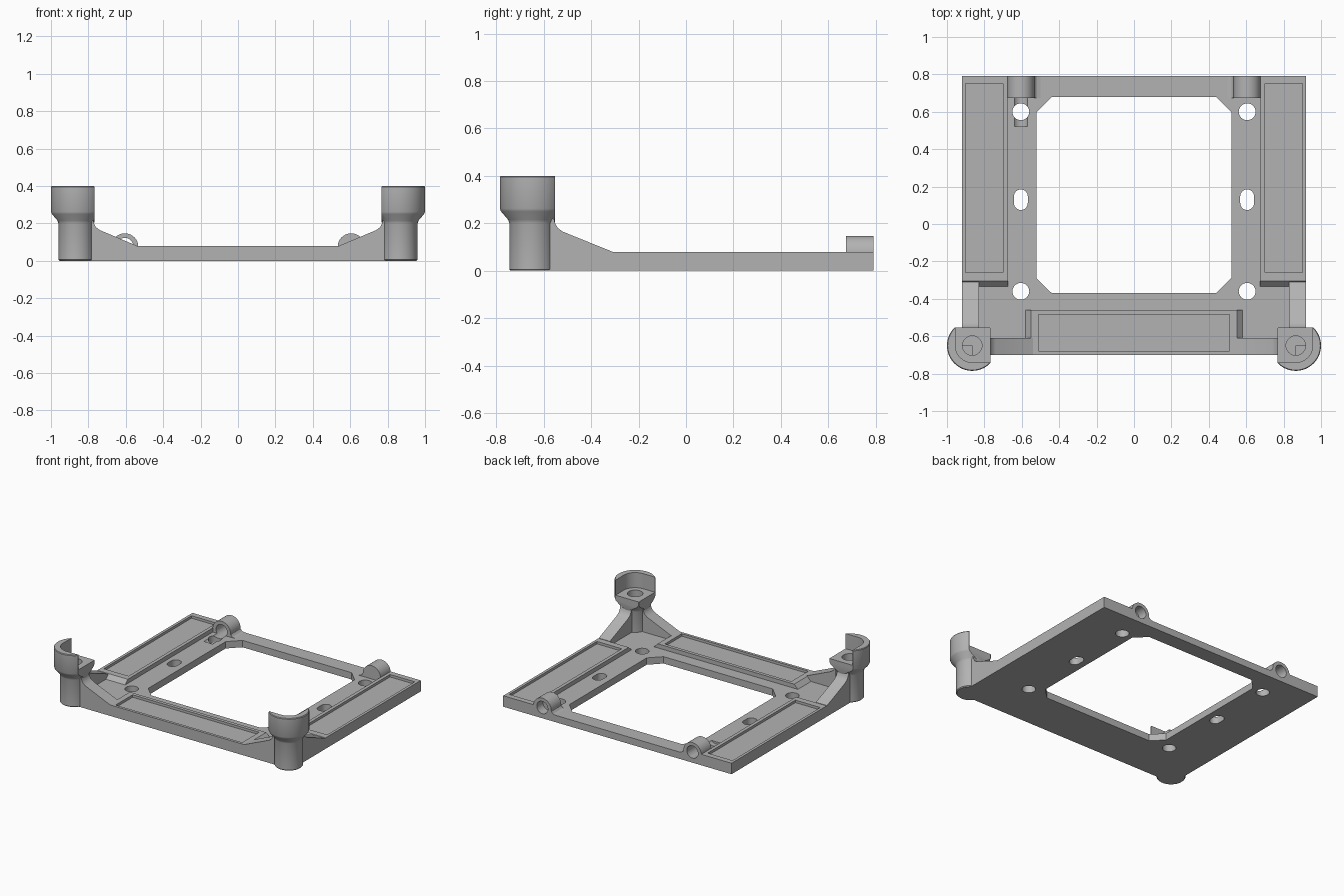
import bpy, bmesh
from math import sin, cos, pi, radians

cube = bpy.data.objects.get("Cube")
if cube:
    bpy.data.objects.remove(cube)

grey = bpy.data.materials.new("plain_grey")
grey.use_nodes = True
colour = (0.45, 0.45, 0.45, 1)
grey.diffuse_color = colour
grey.node_tree.nodes["Principled BSDF"].inputs["Base Color"].default_value = colour


def finish(name, bm):
    bmesh.ops.recalc_face_normals(bm, faces=bm.faces)
    mesh = bpy.data.meshes.new(name)
    bm.to_mesh(mesh)
    bm.free()
    mesh.materials.append(grey)
    obj = bpy.data.objects.new(name, mesh)
    bpy.context.collection.objects.link(obj)
    return obj


def prism(name, outline, axis, lo, hi, side=1):
    """Extrude a 2D outline along an axis; side=-1 mirrors it across x."""
    place = {"x": lambda a, b, t: (t * side, a, b),
             "y": lambda a, b, t: (a * side, t, b),
             "z": lambda a, b, t: (a * side, b, t)}[axis]
    bm = bmesh.new()
    rings = [[bm.verts.new(place(a, b, t)) for a, b in outline] for t in (lo, hi)]
    for ring in rings:
        bm.faces.new(ring)
    n = len(outline)
    for i in range(n):
        j = (i + 1) % n
        bm.faces.new((rings[0][i], rings[0][j], rings[1][j], rings[1][i]))
    return finish(name, bm)


def lathe(name, profile, cx, cy, steps=64):
    bm = bmesh.new()
    verts = [bm.verts.new((cx + r, cy, z)) for r, z in profile]
    edges = [bm.edges.new(pair) for pair in zip(verts, verts[1:])]
    bmesh.ops.spin(bm, geom=verts + edges, cent=(cx, cy, 0), axis=(0, 0, 1),
                   angle=2 * pi, steps=steps)
    bmesh.ops.remove_doubles(bm, verts=bm.verts, dist=0.0001)
    return finish(name, bm)


def arc(cx, cy, r, start=0, end=360, n=32):
    count = n if end - start == 360 else n + 1
    angles = [radians(start + (end - start) * i / n) for i in range(count)]
    return [(cx + r * cos(a), cy + r * sin(a)) for a in angles]


def rect(x0, x1, y0, y1):
    return [(x0, y0), (x1, y0), (x1, y1), (x0, y1)]


def cut(obj, cutter, keep=False):
    cutter.hide_render = True
    bpy.context.view_layer.objects.active = obj
    mod = obj.modifiers.new("cut", "BOOLEAN")
    mod.operation, mod.solver, mod.object = "DIFFERENCE", "EXACT", cutter
    bpy.ops.object.modifier_apply(modifier=mod.name)
    if not keep:
        bpy.data.objects.remove(cutter)


FLOOR, RIM, RECESS = 0.05, 0.08, 0.062
parts = []

# Base plate with a chamfered window
plate = prism("base_plate", rect(-0.92, 0.92, -0.70, 0.79), "z", 0, FLOOR)
window = [(-0.44, -0.37), (0.44, -0.37), (0.52, -0.29), (0.52, 0.60),
          (0.44, 0.68), (-0.44, 0.68), (-0.52, 0.60), (-0.52, -0.29)]
cut(plate, prism("window_cutter", window, "z", -0.1, 0.2))
parts.append(plate)

# Front pad frame with sloped ends and a shallow recess
front = prism("front_pad_frame", [(-0.58, FLOOR), (0.58, FLOOR), (0.55, RIM), (-0.55, RIM)],
              "y", -0.70, -0.46)
cut(front, prism("recess_cutter", rect(-0.51, 0.51, -0.68, -0.485), "z", RECESS, 0.2))
parts.append(front)

PX, PY = 0.865, -0.65
for side, label in ((1, "left"), (-1, "right")):
    # Mounting holes and slot
    slot = arc(0.605, 0.148, 0.037, 0, 180, 16) + arc(0.605, 0.112, 0.037, 180, 360 - 0.01, 16)
    for shape in (arc(0.605, 0.60, 0.045), arc(0.605, -0.36, 0.045), slot):
        cut(plate, prism("hole_cutter", shape, "z", -0.1, 0.2, side))

    # Side pad frame
    frame = prism(label + "_pad_frame",
                  [(-0.335, FLOOR), (0.79, FLOOR), (0.79, RIM), (-0.305, RIM)],
                  "x", 0.675, 0.92, side)
    cut(frame, prism("recess_cutter", rect(0.70, 0.90, -0.26, 0.75), "z", RECESS, 0.2, side))

    # Ramped walls rising to the corner post
    front_ramp = prism(label + "_front_ramp",
                       [(0.54, FLOOR), (0.54, RIM), (0.74, 0.165), (0.76, 0.18), (0.77, 0.20),
                        (0.775, 0.23), (PX, 0.23), (PX, FLOOR)], "y", -0.70, -0.61, side)
    side_ramp = prism(label + "_side_ramp",
                      [(-0.31, FLOOR), (-0.31, RIM), (-0.52, 0.165), (-0.54, 0.18),
                       (-0.552, 0.20), (-0.56, 0.23), (PY, 0.23), (PY, FLOOR)],
                      "x", 0.83, 0.92, side)

    # Corner post with a cup head open towards the middle
    post = lathe(label + "_corner_post",
                 [(0, 0), (0.089, 0), (0.095, 0.006), (0.095, 0.20), (0.10, 0.215),
                  (0.13, 0.25), (0.135, 0.262), (0.135, 0.395), (0.131, 0.40), (0, 0.40)],
                 PX * side, PY)
    pocket = [(0.6, PY - 0.09)] + arc(PX, PY, 0.09, -90, 0, 16) + [(PX + 0.09, -0.4), (0.6, -0.4)]
    cut(post, prism("pocket_cutter", pocket, "z", 0.29, 0.5, side))
    cut(post, prism("drill_cutter", arc(PX, PY, 0.052), "z", 0.10, 0.5, side))
    cut(post, prism("trim_cutter", rect(0.6, 0.768, -0.9, -0.4), "z", 0.1, 0.5, side))
    cut(post, prism("trim_cutter", rect(0.6, 1.1, -0.553, -0.4), "z", 0.1, 0.5, side))

    # Rear boss with a bore; the right one runs through and grooves the plate
    arch = [(0.50, FLOOR), (0.52, 0.055), (0.532, 0.068)] \
        + arc(0.605, 0.075, 0.072, 0, 180, 24)[::-1] + [(0.677, FLOOR)]
    boss = prism(label + "_rear_boss", arch, "y", 0.675, 0.79, side)
    bore_start = 0.72 if side == 1 else 0.52
    bore = prism("bore_cutter", arc(0.605, 0.078, 0.045), "y", bore_start, 0.9, side)
    cut(boss, bore, keep=True)
    cut(plate, bore)
    parts += [frame, front_ramp, side_ramp, post, boss]

# Smooth the round surfaces, keep hard edges
bpy.ops.object.select_all(action="DESELECT")
for obj in parts:
    obj.select_set(True)
bpy.context.view_layer.objects.active = plate
bpy.ops.object.shade_smooth_by_angle(angle=radians(30))
